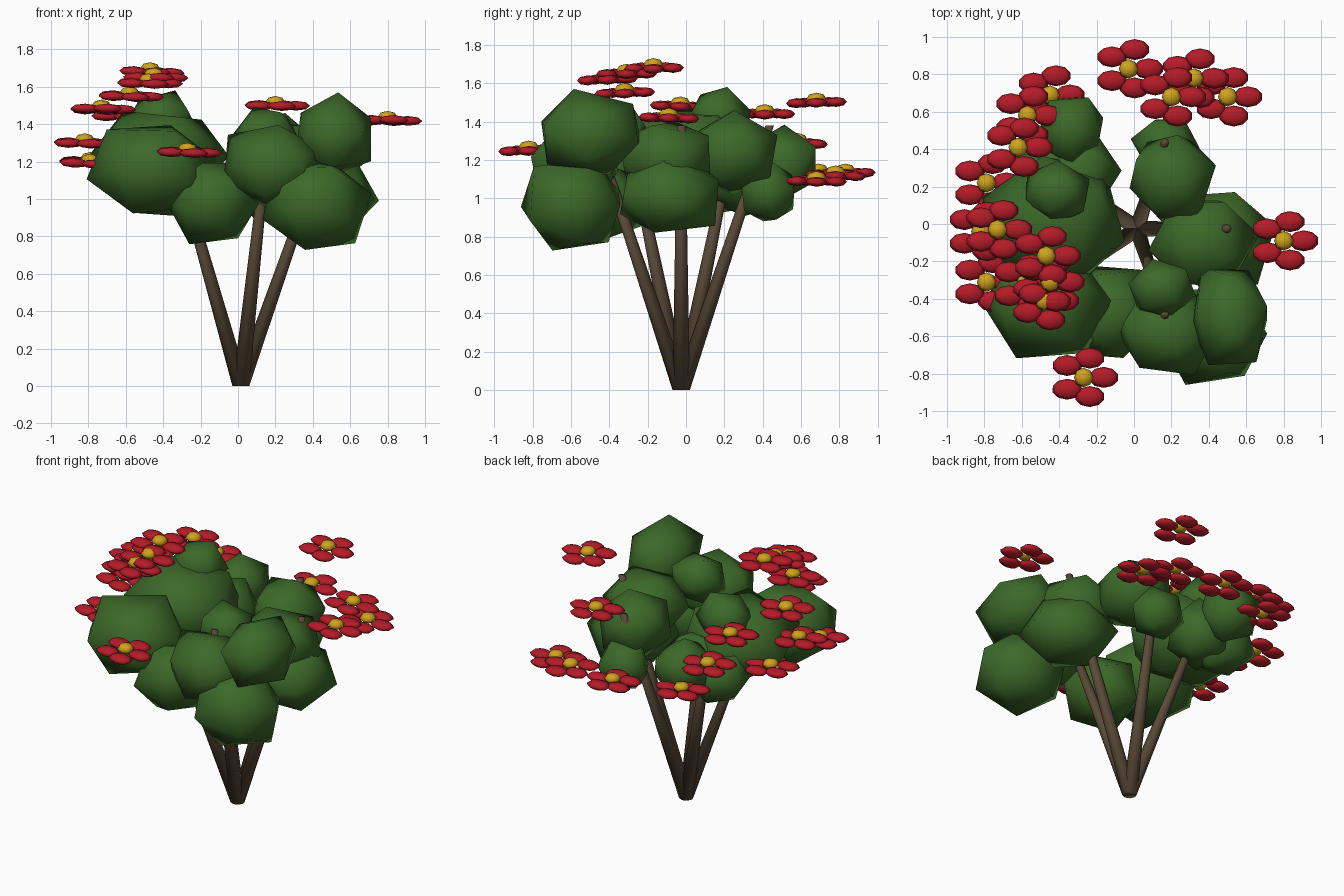
import bpy, bmesh, math, random
from mathutils import Vector, Matrix, Euler

if "Cube" in bpy.data.objects:
    bpy.data.objects.remove(bpy.data.objects["Cube"])

random.seed(4)


def material(name, rgb):
    m = bpy.data.materials.new(name)
    m.diffuse_color = (*rgb, 1)
    m.use_nodes = True
    m.node_tree.nodes["Principled BSDF"].inputs["Base Color"].default_value = m.diffuse_color
    return m


LEAF = material("leaf green", (0.045, 0.14, 0.022))
BARK = material("bark brown", (0.10, 0.068, 0.038))
PETAL = material("petal red", (0.46, 0.011, 0.021))
POLLEN = material("pollen yellow", (0.63, 0.37, 0.012))


def finish(name, bm, mats):
    for f in bm.faces:
        f.smooth = True
    mesh = bpy.data.meshes.new(name)
    bm.to_mesh(mesh)
    bm.free()
    for m in mats:
        mesh.materials.append(m)
    ob = bpy.data.objects.new(name, mesh)
    bpy.context.collection.objects.link(ob)
    return ob


# Five tapered stems fanning out from one foot
foot = Vector((0.015, -0.025, 0))
for i in range(5):
    a = math.radians(72 * i)
    tip = foot + Vector((0.485 * math.cos(a), 0.485 * math.sin(a), 1.38))
    bm = bmesh.new()
    rings = []
    for centre, r in ((foot, 0.045), (tip, 0.022)):
        rings.append([bm.verts.new(centre + Vector((r * math.cos(k * math.pi / 4),
                                                    r * math.sin(k * math.pi / 4), 0)))
                      for k in range(8)])
    for k in range(8):
        j = (k + 1) % 8
        bm.faces.new((rings[0][k], rings[0][j], rings[1][j], rings[1][k]))
    bm.faces.new(rings[0][::-1])
    bm.faces.new(rings[1])
    finish("stem", bm, [BARK])

# Leaf clumps: centre, then half sizes
clumps = [
    ((0.17, 0.43, 1.03), (0.17, 0.16, 0.17)),
    ((0.20, 0.25, 1.24), (0.23, 0.25, 0.21)),
    ((0.45, -0.08, 1.01), (0.29, 0.28, 0.21)),
    ((0.36, -0.10, 1.21), (0.27, 0.27, 0.20)),
    ((0.42, -0.59, 0.96), (0.30, 0.28, 0.26)),
    ((0.51, -0.49, 1.34), (0.22, 0.28, 0.21)),
    ((0.19, -0.59, 1.18), (0.28, 0.24, 0.23)),
    ((-0.13, -0.48, 0.98), (0.25, 0.26, 0.23)),
    ((0.15, -0.35, 1.33), (0.18, 0.16, 0.16)),
    ((-0.46, -0.42, 1.16), (0.34, 0.30, 0.24)),
    ((-0.42, 0.02, 1.22), (0.36, 0.35, 0.25)),
    ((-0.42, 0.17, 1.42), (0.18, 0.16, 0.16)),
    ((-0.33, 0.50, 1.18), (0.18, 0.20, 0.18)),
    ((-0.28, 0.28, 1.12), (0.20, 0.22, 0.20)),
    ((-0.45, 0.30, 1.08), (0.20, 0.20, 0.18)),
]
for centre, size in clumps:
    bm = bmesh.new()
    bmesh.ops.create_icosphere(bm, subdivisions=1, radius=1)
    turn = Euler([random.uniform(0, 6.28) for _ in range(3)]).to_matrix()
    for v in bm.verts:
        v.co = turn @ v.co * random.uniform(0.98, 1.16)
        v.co = Vector(c + s * p for c, s, p in zip(centre, size, v.co))
    finish("leaf_clump", bm, [LEAF])

# Flowers: a ring of five oval petals with a low dome on top
flowers = [
    (0.80, -0.09, 1.42), (-0.27, -0.82, 1.25), (0.20, 0.68, 1.50),
    (-0.03, 0.83, 1.13), (0.32, 0.78, 1.12), (0.50, 0.68, 1.09),
    (-0.45, 0.69, 1.13), (-0.57, 0.58, 1.29), (-0.62, 0.41, 1.44),
    (-0.79, 0.22, 1.20), (-0.73, -0.03, 1.48), (-0.82, -0.04, 1.30),
    (-0.79, -0.31, 1.19), (-0.47, -0.17, 1.68), (-0.45, -0.31, 1.65),
    (-0.58, -0.32, 1.55), (-0.48, -0.41, 1.62),
]
for spot in flowers:
    bm = bmesh.new()
    tilt = Euler((random.uniform(-0.05, 0.05), random.uniform(0, 0.06), 0)).to_matrix().to_4x4()
    base = Matrix.Translation(spot) @ tilt
    for k in range(5):
        a = math.radians(72 * k)
        at = Matrix.Translation((0.108 * math.cos(a), 0.108 * math.sin(a), 0))
        bmesh.ops.create_uvsphere(bm, u_segments=10, v_segments=4, radius=1,
                                  matrix=base @ at @ Matrix.Diagonal((0.081, 0.056, 0.026, 1)))
    petals = set(bm.faces)
    bmesh.ops.create_uvsphere(bm, u_segments=8, v_segments=4, radius=0.052,
                              matrix=base @ Matrix.Translation((0, 0, 0.02))
                              @ Matrix.Diagonal((1, 1, 0.6, 1)))
    for f in bm.faces:
        f.material_index = 0 if f in petals else 1
    finish("flower", bm, [PETAL, POLLEN])
